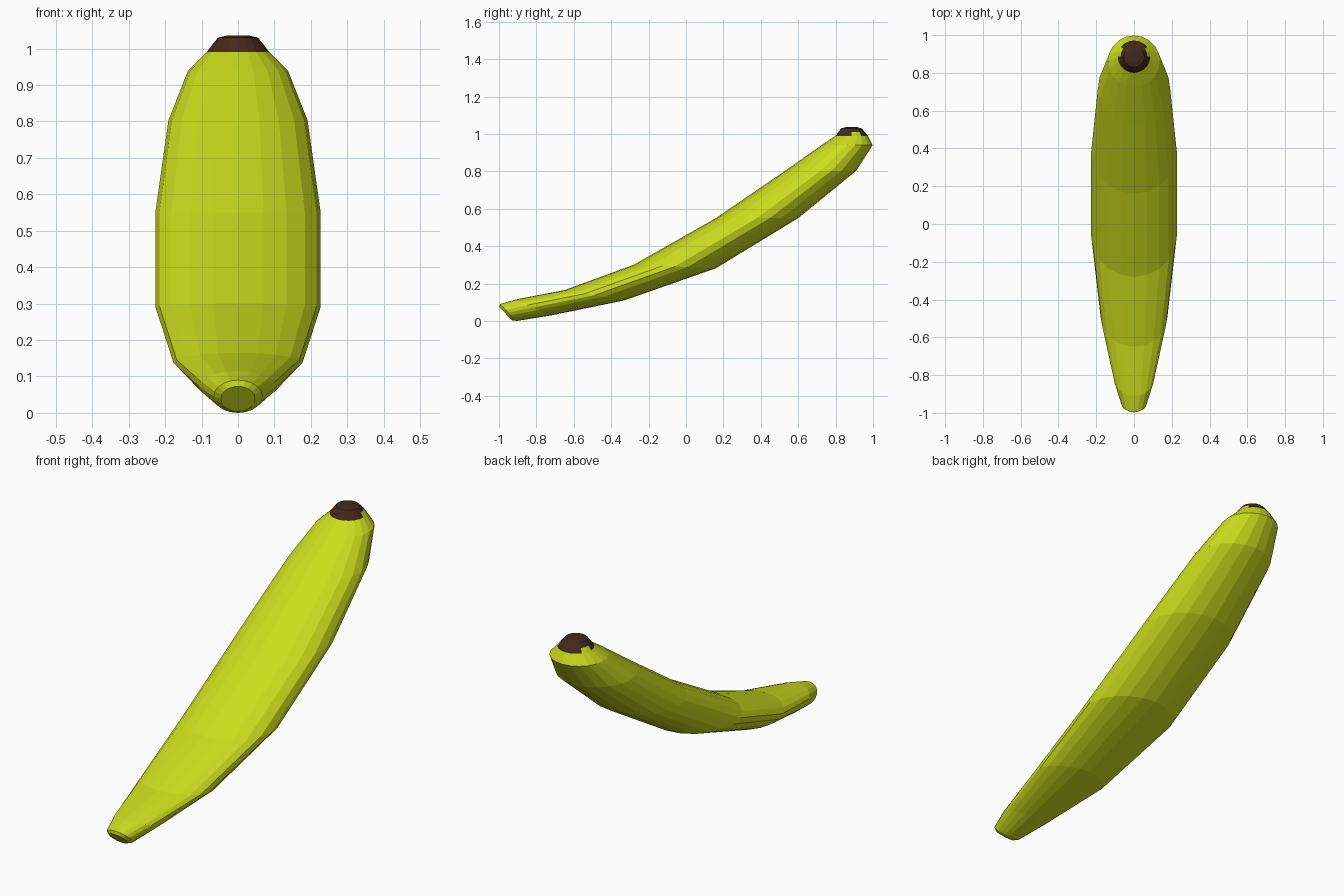
import bpy, bmesh, math
from mathutils import Vector

if "Cube" in bpy.data.objects:
    bpy.data.objects.remove(bpy.data.objects["Cube"])

SIDES = 20


def material(name, color):
    m = bpy.data.materials.new(name)
    m.diffuse_color = color
    m.use_nodes = True
    m.node_tree.nodes["Principled BSDF"].inputs["Base Color"].default_value = m.diffuse_color
    return m


PEEL = material("peel", (0.60, 0.73, 0.012, 1))
BROWN = material("stem_brown", (0.055, 0.022, 0.011, 1))


def loft(name, rings, mats, pick=None, cap_start=True, cap_end=True):
    """Skin rings given as (low-y y, z, high-y y, z, half width)."""
    bm = bmesh.new()
    loops = []
    for ya, za, yb, zb, rx in rings:
        a, b = Vector((0, ya, za)), Vector((0, yb, zb))
        mid, half = (a + b) / 2, (b - a) / 2
        loop = []
        for i in range(SIDES):
            t = 2 * math.pi * i / SIDES
            loop.append(bm.verts.new(mid + Vector((rx * math.cos(t), 0, 0)) + half * math.sin(t)))
        loops.append(loop)
    for r in range(len(loops) - 1):
        p, q = loops[r], loops[r + 1]
        for i in range(SIDES):
            j = (i + 1) % SIDES
            f = bm.faces.new((p[i], p[j], q[j], q[i]))
            if pick:
                f.material_index = pick(r, i)
    if cap_start:
        bm.faces.new(loops[0][::-1])
    if cap_end:
        bm.faces.new(loops[-1])
    me = bpy.data.meshes.new(name)
    bm.to_mesh(me)
    bm.free()
    for m in mats:
        me.materials.append(m)
    ob = bpy.data.objects.new(name, me)
    bpy.context.collection.objects.link(ob)
    return ob


# curved fruit body, from the blunt tip up to the stem
loft("fruit_body", [
    (-0.997, 0.073, -0.93, 0.004, 0.047),
    (-0.995, 0.090, -0.905, 0.000, 0.067),
    (-0.91, 0.115, -0.72, 0.030, 0.107),
    (-0.65, 0.165, -0.33, 0.110, 0.177),
    (-0.28, 0.300, 0.16, 0.282, 0.227),
    (0.16, 0.550, 0.60, 0.550, 0.227),
    (0.53, 0.803, 0.91, 0.803, 0.191),
    (0.725, 0.940, 0.998, 0.940, 0.137),
    (0.80, 0.990, 0.972, 0.990, 0.086),
], [PEEL], cap_end=False)

# brown stem end, with a small notch of peel on each side
loft("stem_end", [
    (0.80, 0.990, 0.972, 0.990, 0.086),
    (0.815, 1.010, 0.957, 1.010, 0.071),
    (0.83, 1.030, 0.938, 1.030, 0.055),
    (0.855, 1.036, 0.915, 1.036, 0.030),
], [BROWN, PEEL], pick=lambda r, i: int(r == 0 and i in (0, 1, 8, 9)), cap_start=False)
